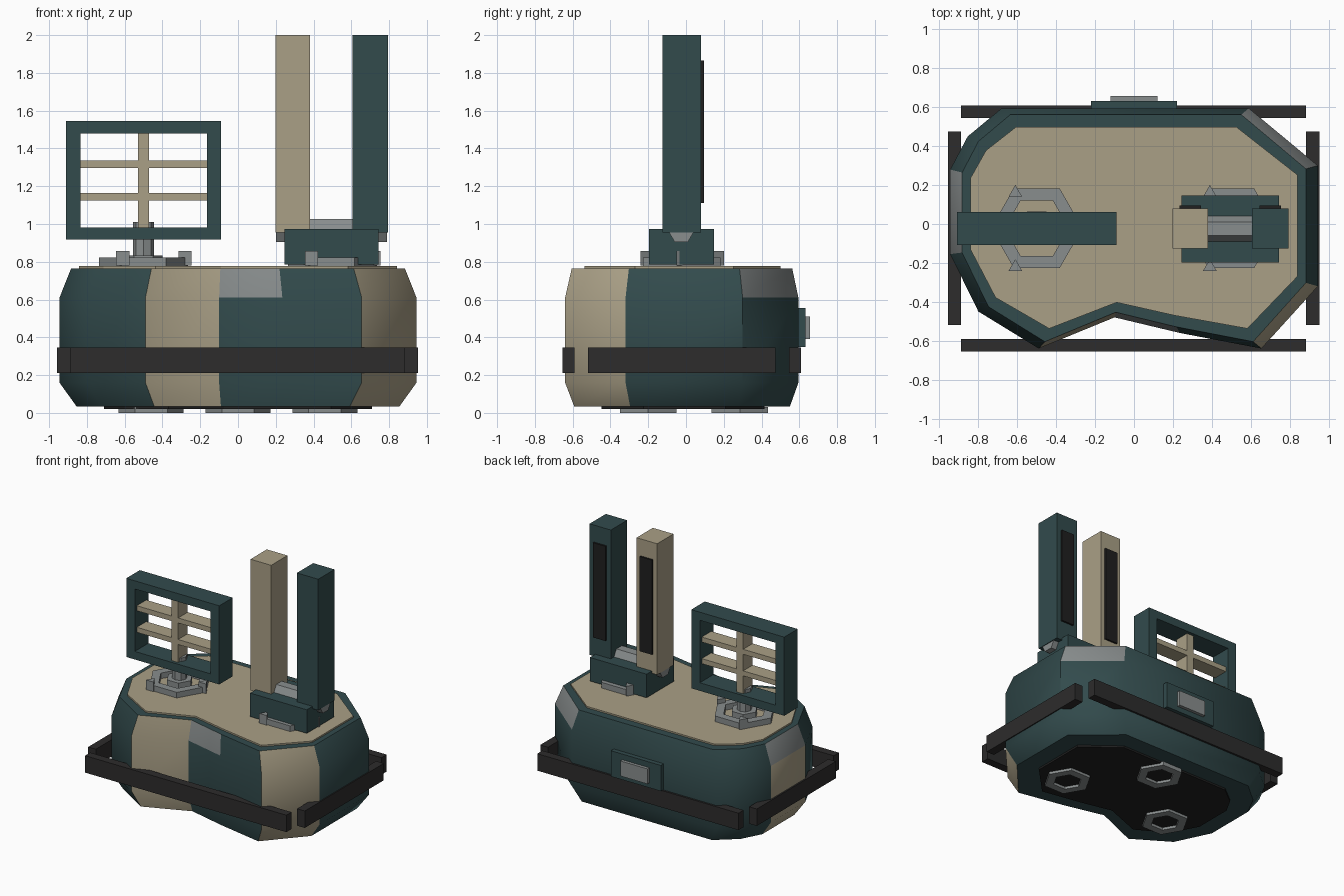
import bpy, bmesh, math
from mathutils import Matrix

cube = bpy.data.objects.get("Cube")
if cube:
    bpy.data.objects.remove(cube)


def material(name, rgb):
    m = bpy.data.materials.new(name)
    m.use_nodes = True
    m.diffuse_color = (*rgb, 1)
    m.node_tree.nodes["Principled BSDF"].inputs["Base Color"].default_value = (*rgb, 1)
    return m


TEAL = material("dark_teal", (0.032, 0.07, 0.073))
TAN = material("warm_tan", (0.40, 0.35, 0.24))
GREY = material("metal_grey", (0.25, 0.27, 0.27))
DARK = material("charcoal", (0.026, 0.025, 0.025))
BLACK = material("soft_black", (0.014, 0.014, 0.014))


def finish(name, bm, *mats):
    bmesh.ops.recalc_face_normals(bm, faces=bm.faces)
    me = bpy.data.meshes.new(name)
    bm.to_mesh(me)
    bm.free()
    for m in mats:
        me.materials.append(m)
    ob = bpy.data.objects.new(name, me)
    bpy.context.collection.objects.link(ob)
    return ob


def box(name, mat, x, y, z):
    """Box from (low, high) ranges on each axis."""
    bm = bmesh.new()
    bmesh.ops.create_cube(bm, size=1)
    for v in bm.verts:
        v.co = [r[0] if c < 0 else r[1] for c, r in zip(v.co, (x, y, z))]
    return finish(name, bm, mat)


def loft(bm, rings):
    """Join equal rings of points; returns side faces as rows."""
    rows = [[bm.verts.new(p) for p in r] for r in rings]
    n = len(rows[0])
    sides = [[bm.faces.new((a[i], a[(i + 1) % n], b[(i + 1) % n], b[i]))
              for i in range(n)] for a, b in zip(rows, rows[1:])]
    return rows, sides


def prism(name, mat, sides, radius, center, z, turn=0.0):
    bm = bmesh.new()
    ring = [(center[0] + radius * math.cos(turn + math.tau * i / sides),
             center[1] + radius * math.sin(turn + math.tau * i / sides)) for i in range(sides)]
    rows, _ = loft(bm, [[(*p, h) for p in ring] for h in z])
    bm.faces.new(rows[0])
    bm.faces.new(rows[-1])
    return finish(name, bm, mat)


def hex_ring(name, mat, outer, inner, center, z):
    bm = bmesh.new()
    path = [(outer, z[0]), (outer, z[1]), (inner, z[1]), (inner, z[0]), (outer, z[0])]
    loft(bm, [[(center[0] + r * math.cos(math.tau * i / 6),
                center[1] + r * math.sin(math.tau * i / 6), h) for i in range(6)]
              for r, h in path])
    bmesh.ops.remove_doubles(bm, verts=bm.verts, dist=1e-5)
    return finish(name, bm, mat)


# Plan outline of the hull, anticlockwise from the back
OUTLINE = [(.59, .595), (-.68, .595), (-.855, .45), (-.945, .28), (-.945, -.155), (-.80, -.45),
           (-.49, -.64), (-.10, -.48), (.235, -.56), (.655, -.64), (.945, -.32), (.945, .30)]


def level(sx, sy, z):
    return [(x * sx, y * sy, z) for x, y in OUTLINE]


# Hull with tan panels and grey upper patches
bm = bmesh.new()
rows, sides = loft(bm, [level(.905, .925, .035), level(1, 1, .16),
                        level(1, 1, .61), level(.935, .945, .765)])
bm.faces.new(rows[0])
bm.faces.new(rows[-1])
for k, row in enumerate(sides):
    for i, f in enumerate(row):
        if i in (3, 6, 9):
            f.material_index = 1
        if k == 2 and i in (3, 7, 11):
            f.material_index = 2
hull = finish("hull", bm, TEAL, TAN, GREY)
bpy.context.view_layer.objects.active = hull
hull.select_set(True)
bpy.ops.object.shade_smooth_by_angle(angle=math.radians(45))
hull.select_set(False)

# Deck and underside plate follow the same outline
for name, mat, s, z in (("deck", TAN, (.89, .84), (.76, .777)),
                        ("underside_plate", BLACK, (.75, .70), (.02, .04))):
    bm = bmesh.new()
    rows, _ = loft(bm, [level(*s, h) for h in z])
    bm.faces.new(rows[0])
    bm.faces.new(rows[-1])
    finish(name, bm, mat)

# Hexagonal feet
for i, c in enumerate(((-.46, -.2), (.46, -.2), (0, .285))):
    hex_ring(f"foot_{i + 1}", GREY, .172, .105, c, (0, .03))

# Bumper rails
RAIL = (.21, .345)
box("front_rail", DARK, (-.89, .885), (-.655, -.59), RAIL)
box("back_rail", DARK, (-.89, .885), (.545, .61), RAIL)
box("rail_negative_x", DARK, (-.957, -.89), (-.52, .475), RAIL)
box("rail_positive_x", DARK, (.885, .953), (-.52, .475), RAIL)

# Rear hatch
box("hatch_plate", TEAL, (-.22, .22), (.56, .632), (.35, .555))
box("hatch_cover", GREY, (-.12, .12), (.6, .657), (.39, .51))

# Turntable mounts with three triangular lugs each
for side, cx in (("panel", -.5), ("post", .5)):
    cy = -.022
    hex_ring(f"{side}_turntable", GREY, .236, .165, (cx, cy), (.77, .822))
    prism(f"{side}_hub", GREY, 6, .1, (cx, cy), (.77, .832))
    for i in range(3):
        a = math.tau * i / 3
        c = (cx + .22 * math.cos(a), cy - .008 + .22 * math.sin(a))
        prism(f"{side}_lug_{i + 1}", GREY, 3, .04, c, (.78, .857), math.pi / 2)

# Lattice panel on its stem
prism("panel_stem", GREY, 8, .055, (-.5, -.022), (.8, 1.01))
FY = (-.108, .062)
for name, z in (("bottom", (.918, .982)), ("top", (1.48, 1.545))):
    box(f"panel_frame_{name}", TEAL, (-.91, -.09), FY, z)
for name, x in (("outer", (-.91, -.835)), ("inner", (-.165, -.09))):
    box(f"panel_frame_{name}", TEAL, x, FY, (.982, 1.48))
BY = (-.083, .037)
box("panel_upright", TAN, (-.53, -.47), BY, (.982, 1.48))
for i, z in enumerate((1.145, 1.317)):
    box(f"panel_crossbar_{i + 1}", TAN, (-.835, -.165), BY, (z - .02, z + .02))

# Twin posts on a hinge block
box("hinge_block", TEAL, (.245, .745), (-.197, .147), (.785, .973))
pin = prism("hinge_pin", GREY, 6, .07, (0, 0), (-.295, .295))
pin.data.transform(Matrix.Translation((.495, -.025, .965)) @
                   Matrix.Rotation(math.pi / 2, 4, 'Y') @ Matrix.Rotation(math.pi / 2, 4, 'Z'))
for name, mat, x in (("inner", TAN, (.198, .38)), ("outer", TEAL, (.607, .795))):
    mid = sum(x) / 2
    box(f"{name}_post", mat, x, (-.125, .08), (.955, 2))
    box(f"{name}_post_strip", BLACK, (mid - .055, mid + .055), (.07, .094), (1.11, 1.865))
